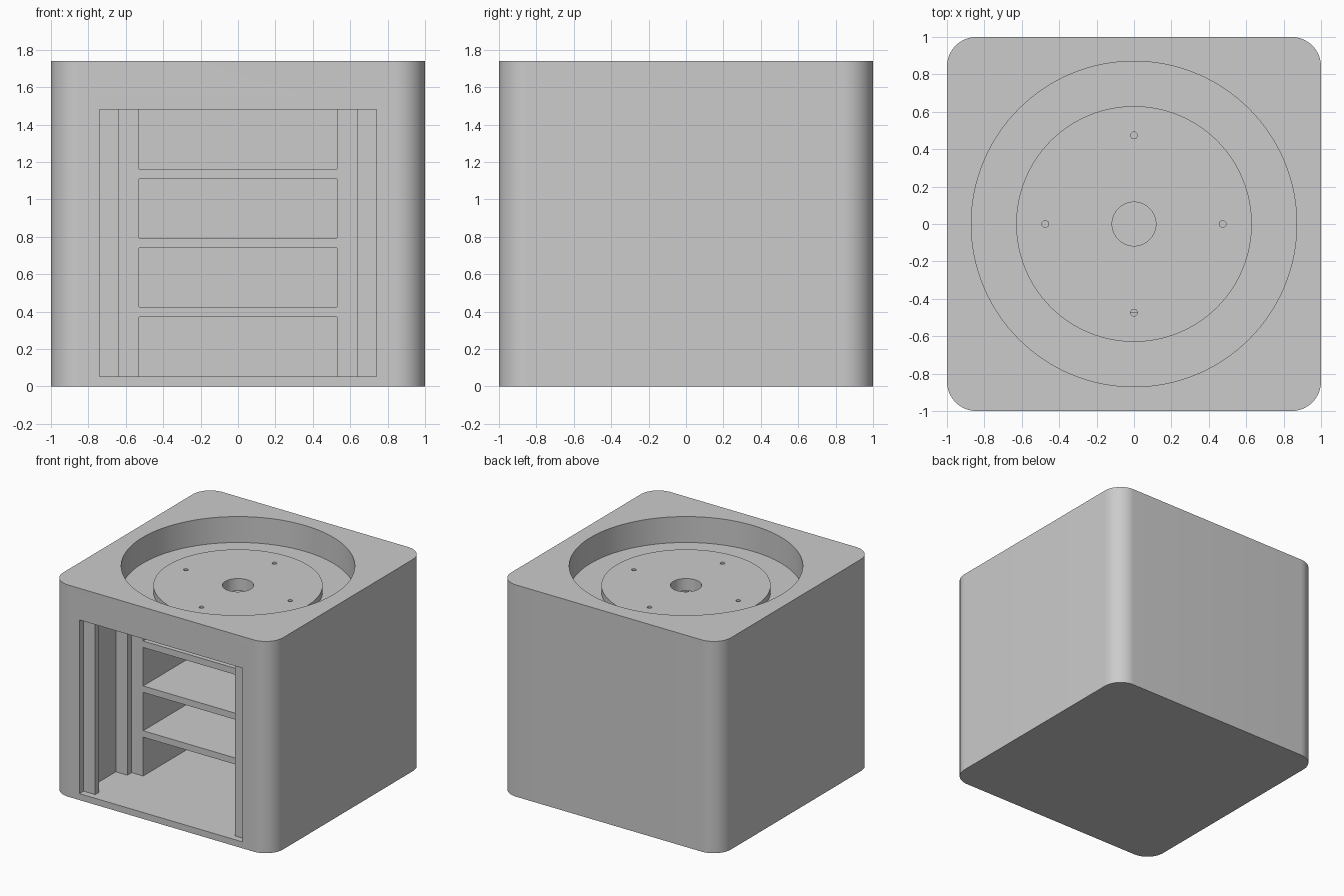
import bpy, bmesh, math

cube = bpy.data.objects.get("Cube")
if cube:
    bpy.data.objects.remove(cube, do_unlink=True)

HEIGHT = 1.74
CORNER = 0.158
FLOOR, CEILING = 0.053, 1.48
SHELF_FRONT, BACK = -0.474, 0.947
BOARD = 0.053

grey = bpy.data.materials.new("light grey")
grey.use_nodes = True
GREY = (0.6, 0.6, 0.6, 1)
grey.diffuse_color = GREY
grey.node_tree.nodes["Principled BSDF"].inputs["Base Color"].default_value = GREY


def finish(name, bm):
    bmesh.ops.recalc_face_normals(bm, faces=bm.faces)
    mesh = bpy.data.meshes.new(name)
    bm.to_mesh(mesh)
    bm.free()
    mesh.materials.append(grey)
    obj = bpy.data.objects.new(name, mesh)
    bpy.context.collection.objects.link(obj)
    return obj


def prism(name, outline, z0, z1):
    """Extrude a plan outline from z0 up to z1."""
    bm = bmesh.new()
    face = bm.faces.new([bm.verts.new((x, y, z0)) for x, y in outline])
    new = bmesh.ops.extrude_face_region(bm, geom=[face])["geom"]
    bmesh.ops.translate(bm, vec=(0, 0, z1 - z0),
                        verts=[v for v in new if isinstance(v, bmesh.types.BMVert)])
    return finish(name, bm)


def circle(cx, cy, r, count):
    steps = [math.tau * i / count for i in range(count)]
    return [(cx + r * math.cos(a), cy + r * math.sin(a)) for a in steps]


def select_only(obj):
    bpy.ops.object.select_all(action='DESELECT')
    obj.select_set(True)
    bpy.context.view_layer.objects.active = obj


def cut(target, cutter):
    mod = target.modifiers.new("cut", 'BOOLEAN')
    mod.operation = 'DIFFERENCE'
    mod.solver = 'EXACT'
    mod.object = cutter
    select_only(target)
    bpy.ops.object.modifier_apply(modifier=mod.name)
    bpy.data.objects.remove(cutter, do_unlink=True)


# Cabinet block with rounded upright corners
outline = []
for quarter in range(4):
    mid = math.pi / 4 + quarter * math.pi / 2
    cx = math.copysign(1 - CORNER, math.cos(mid))
    cy = math.copysign(1 - CORNER, math.sin(mid))
    for i in range(17):
        a = quarter * math.pi / 2 + i / 16 * math.pi / 2
        outline.append((cx + CORNER * math.cos(a), cy + CORNER * math.sin(a)))
cabinet = prism("cabinet", outline, 0, HEIGHT)

# Front cavity: two pairs of upright door guides, then the shelf bay
half = [(0.74, -1.1), (0.74, -0.947), (0.635, -0.947), (0.635, -0.895),
        (0.74, -0.895), (0.74, -0.53), (0.635, -0.53), (0.635, SHELF_FRONT),
        (0.53, SHELF_FRONT), (0.53, BACK)]
plan = half + [(-x, y) for x, y in reversed(half)]
cut(cabinet, prism("cavity_cutter", plan, FLOOR, CEILING))

# Round well in the top, leaving a raised disc in the middle
profile = [(0, 1.582), (0.63, 1.582), (0.63, 1.527), (0.87, 1.527), (0.87, 1.9), (0, 1.9)]
bm = bmesh.new()
verts = [bm.verts.new((r, 0, z)) for r, z in profile]
edges = [bm.edges.new(pair) for pair in zip(verts, verts[1:])]
bmesh.ops.spin(bm, geom=verts + edges, axis=(0, 0, 1), cent=(0, 0, 0),
               angle=math.tau, steps=128, use_duplicate=False)
bmesh.ops.remove_doubles(bm, verts=bm.verts, dist=0.0001)
cut(cabinet, finish("well_cutter", bm))

# Centre hole and four pin holes through the disc
cut(cabinet, prism("centre_hole_cutter", circle(0, 0, 0.117, 64), 1.4, 1.7))
for cx, cy in circle(0, 0, 0.474, 4):
    cut(cabinet, prism("pin_hole_cutter", circle(cx, cy, 0.018, 24), 1.4, 1.7))

select_only(cabinet)
bpy.ops.object.shade_smooth_by_angle(angle=math.radians(30))

# Shelves, let slightly into the walls
board = [(-0.54, SHELF_FRONT + 0.0005), (0.54, SHELF_FRONT + 0.0005),
         (0.54, BACK + 0.01), (-0.54, BACK + 0.01)]
for i, z in enumerate((0.372, 0.74, 1.109)):
    prism(f"shelf_{i + 1}", board, z, z + BOARD)
